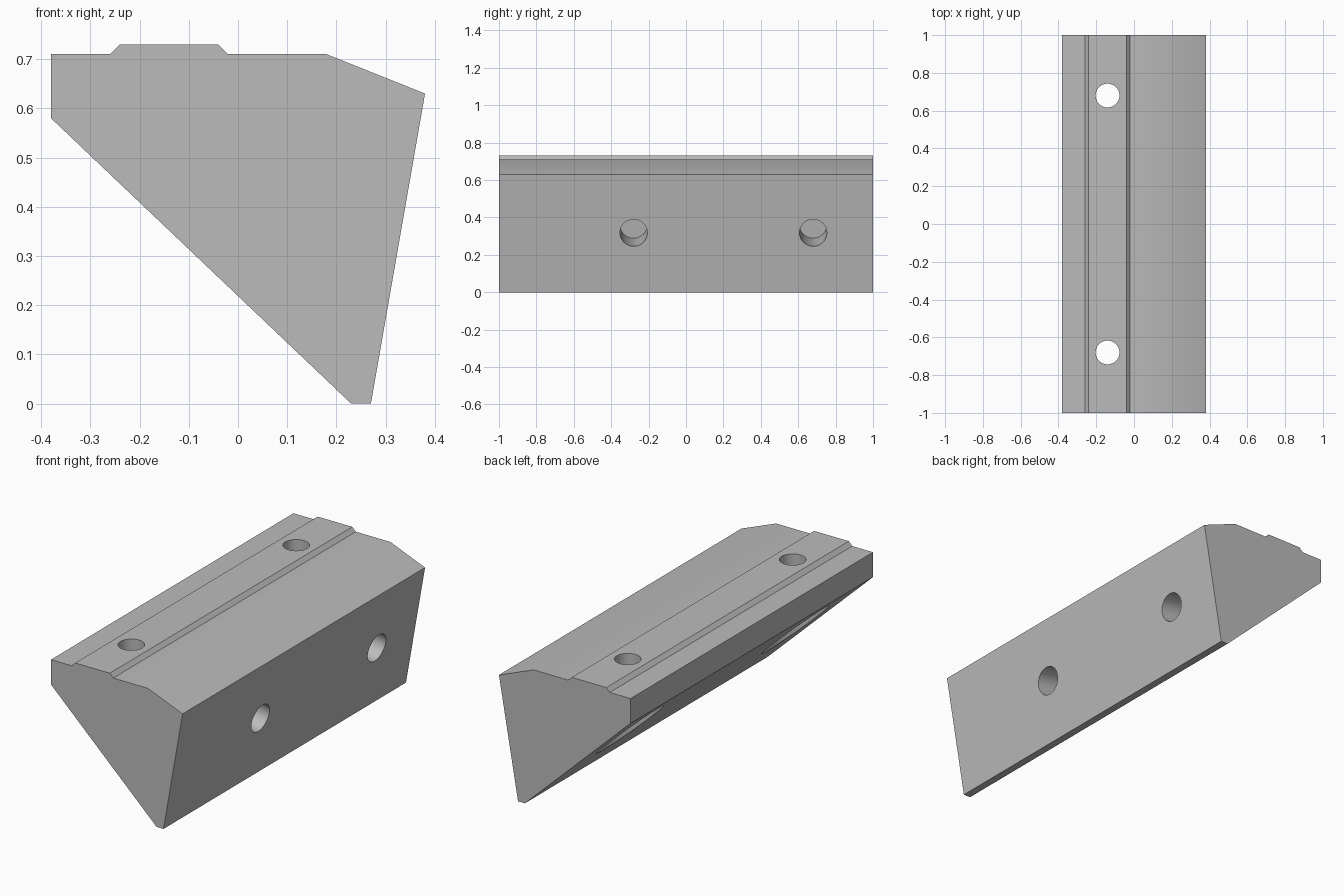
import bpy
import bmesh
from mathutils import Vector

if "Cube" in bpy.data.objects:
    bpy.data.objects.remove(bpy.data.objects["Cube"], do_unlink=True)

# Grey material
grey = bpy.data.materials.new("mid_grey")
grey.use_nodes = True
colour = (0.5, 0.5, 0.5, 1)
grey.diffuse_color = colour
grey.node_tree.nodes["Principled BSDF"].inputs["Base Color"].default_value = colour

# Block: wedge cross-section with a raised rib, extruded along y
profile = [(-0.38, 0.58), (0.23, 0), (0.27, 0), (0.38, 0.63), (0.18, 0.71),
           (-0.02, 0.71), (-0.04, 0.73), (-0.24, 0.73), (-0.26, 0.71), (-0.38, 0.71)]
bm = bmesh.new()
face = bm.faces.new([bm.verts.new((x, -1, z)) for x, z in profile])
extruded = bmesh.ops.extrude_face_region(bm, geom=[face])
moved = [v for v in extruded["geom"] if isinstance(v, bmesh.types.BMVert)]
bmesh.ops.translate(bm, vec=(0, 2, 0), verts=moved)
bmesh.ops.recalc_face_normals(bm, faces=bm.faces)
mesh = bpy.data.meshes.new("wedge_block")
bm.to_mesh(mesh)
bm.free()
mesh.materials.append(grey)
block = bpy.data.objects.new("wedge_block", mesh)
bpy.context.collection.objects.link(block)
bpy.context.view_layer.objects.active = block
block.select_set(True)


def drill(start, direction, radius, length):
    """Cut a round hole centred on start, running along direction."""
    direction = Vector(direction).normalized()
    bpy.ops.mesh.primitive_cylinder_add(
        vertices=48, radius=radius, depth=length, location=start,
        rotation=direction.to_track_quat("Z", "Y").to_euler())
    cutter = bpy.context.object
    cutter.name = "hole_cutter"
    cutter.hide_render = True
    cutter.data.materials.append(grey)
    mod = block.modifiers.new("hole", "BOOLEAN")
    mod.operation = "DIFFERENCE"
    mod.solver = "EXACT"
    mod.object = cutter
    bpy.context.view_layer.objects.active = block
    bpy.ops.object.modifier_apply(modifier=mod.name)
    bpy.data.objects.remove(cutter, do_unlink=True)


# Vertical bolt holes with wide pockets in the sloping underside
for y in (-0.68, 0.68):
    drill((-0.155, y, 0.25), (0, 0, 1), 0.16, 0.6)
    drill((-0.14, y, 0.4), (0, 0, 1), 0.063, 1)

# Blind holes square to the leaning side
for y in (-0.28, 0.68):
    drill((0.325, y, 0.318), (0.63, 0, -0.11), 0.073, 0.5)

# Smooth holes and the gentle top edge, keep the rest crisp
block.select_set(True)
bpy.context.view_layer.objects.active = block
bpy.ops.object.shade_smooth_by_angle()
